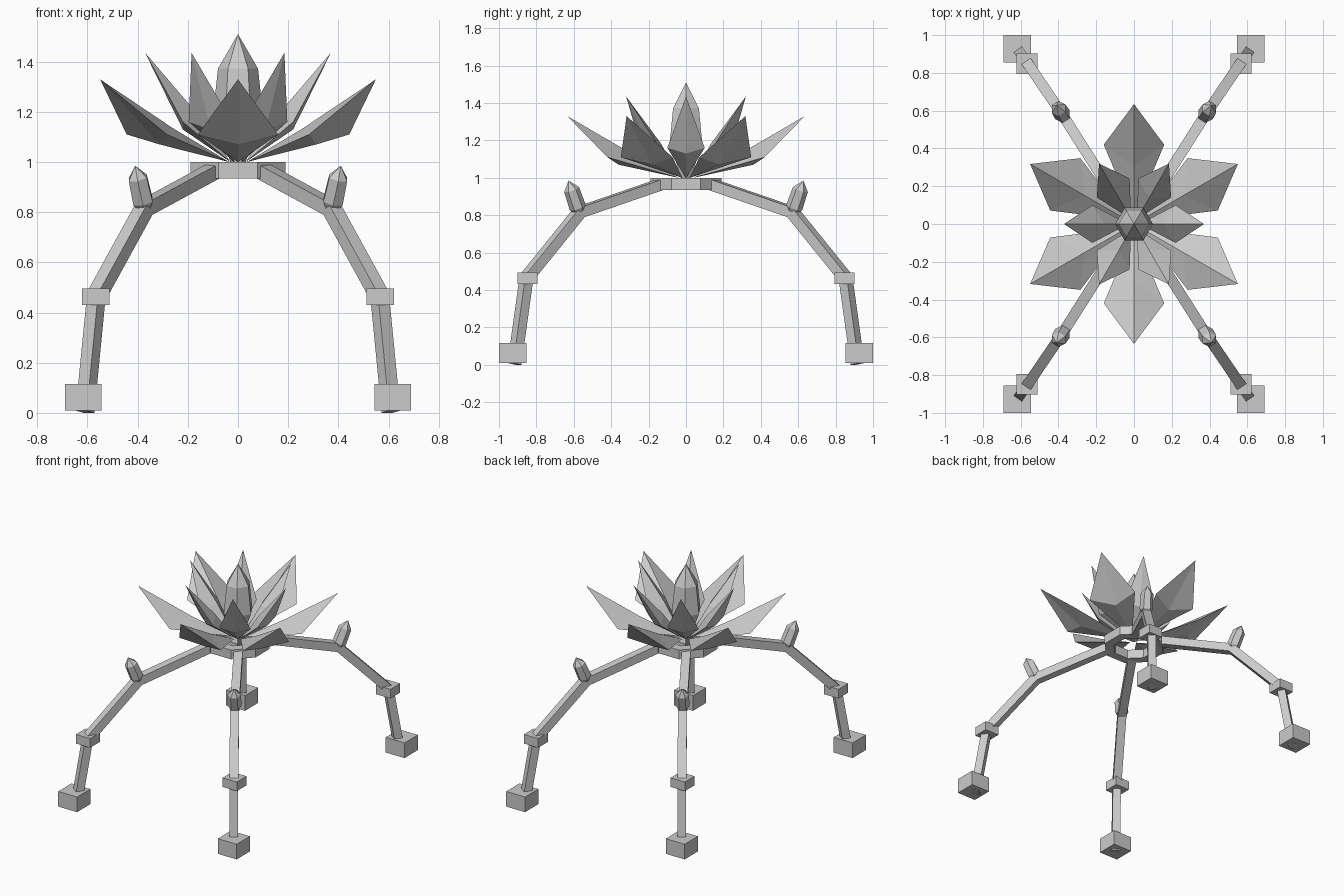
import bpy, bmesh, math
from mathutils import Vector, Matrix

cube = bpy.data.objects.get("Cube")
if cube:
    bpy.data.objects.remove(cube, do_unlink=True)

grey = bpy.data.materials.new("stone_grey")
grey.use_nodes = True
grey.diffuse_color = (0.6, 0.6, 0.6, 1)
grey.node_tree.nodes["Principled BSDF"].inputs["Base Color"].default_value = (0.6, 0.6, 0.6, 1)


def finish(name, bm):
    """Turn a bmesh into a flat-shaded object."""
    bmesh.ops.recalc_face_normals(bm, faces=bm.faces)
    mesh = bpy.data.meshes.new(name)
    bm.to_mesh(mesh)
    bm.free()
    mesh.materials.append(grey)
    obj = bpy.data.objects.new(name, mesh)
    bpy.context.collection.objects.link(obj)
    return obj


def box(name, centre, size):
    bm = bmesh.new()
    bmesh.ops.create_cube(bm, size=1, matrix=Matrix.Translation(centre) @ Matrix.Diagonal((*size, 1)))
    return finish(name, bm)


def frame(start, axis):
    """Matrix at start whose local z follows axis and local x stays level."""
    z = axis.normalized()
    x = Vector((0, 0, 1)).cross(z)
    x = x.normalized() if x.length > 1e-4 else Vector((1, 0, 0))
    m = Matrix((x, z.cross(x), z)).transposed().to_4x4()
    m.translation = start
    return m


def beam(name, a, b, width):
    axis = b - a
    bm = bmesh.new()
    m = frame((a + b) / 2, axis) @ Matrix.Diagonal((width, width, axis.length, 1))
    bmesh.ops.create_cube(bm, size=1, matrix=m)
    return finish(name, bm)


def crystal(name, start, tip, profile, sides=6):
    """Faceted spire: rings of (height fraction, radius) closed by a point at the tip."""
    m = frame(start, tip - start)
    length = (tip - start).length
    bm = bmesh.new()
    rings = []
    for t, r in profile:
        angles = [math.tau * i / sides for i in range(sides)]
        rings.append([bm.verts.new(m @ Vector((r * math.cos(a), r * math.sin(a), t * length))) for a in angles])
    apex = bm.verts.new(tip)
    bm.faces.new(rings[0])
    for i in range(sides):
        j = (i + 1) % sides
        for low, high in zip(rings, rings[1:]):
            bm.faces.new((low[i], low[j], high[j], high[i]))
        bm.faces.new((rings[-1][i], rings[-1][j], apex))
    return finish(name, bm)


def petal(name, angle, base, tip, corner, half_width, inner, outer):
    """Folded diamond; the points are (radius, height) on the petal's centre plane."""
    turn = Matrix.Rotation(angle, 4, 'Z')
    bm = bmesh.new()

    def vert(p, side=0):
        return bm.verts.new(turn @ Vector((p[0], side, p[1])))

    b, t, up, down = vert(base), vert(tip), vert(inner), vert(outer)
    for side in (-half_width, half_width):
        c = vert(corner, side)
        for mid in (up, down):
            bm.faces.new((b, c, mid))
            bm.faces.new((c, t, mid))
    return finish(name, bm)


# Octagonal ring that carries the flower
bm = bmesh.new()
loops = []
for radius, z in ((0.205, 0.935), (0.205, 1.0), (0.14, 1.0), (0.14, 0.935)):
    angles = [math.tau * (i + 0.5) / 8 for i in range(8)]
    loops.append([bm.verts.new((radius * math.cos(a), radius * math.sin(a), z)) for a in angles])
for k in range(4):
    p, q = loops[k], loops[(k + 1) % 4]
    for i in range(8):
        j = (i + 1) % 8
        bm.faces.new((p[i], p[j], q[j], q[i]))
finish("hub_ring", bm)

# Flower: central spire and two rings of petals
crystal("flower_core", Vector((0, 0, 1.0)), Vector((0, 0, 1.51)), [(0, 0.03), (0.36, 0.1), (0.73, 0.08)])
for i in range(6):
    turn = math.tau * i / 6
    petal(f"inner_petal_{i + 1}", turn, (0.03, 1.0), (0.37, 1.435), (0.22, 1.16), 0.1,
          (0.16, 1.19), (0.22, 1.13))
    petal(f"outer_petal_{i + 1}", turn + math.pi / 6, (0.04, 1.0), (0.635, 1.33), (0.42, 1.11), 0.16,
          (0.3, 1.135), (0.36, 1.07))

# Four jointed legs
for sx, side in ((1, "left"), (-1, "right")):
    for sy, end in ((-1, "front"), (1, "back")):
        def at(x, y, z):
            return Vector((sx * x, sy * y, z))

        leg = f"{end}_{side}"
        hip, knee = at(0.1, 0.14, 0.963), at(0.373, 0.57, 0.815)
        ankle, sole = at(0.565, 0.853, 0.465), at(0.61, 0.917, 0.005)
        beam(f"{leg}_upper_leg", hip, knee, 0.057)
        beam(f"{leg}_middle_leg", knee, ankle, 0.057)
        beam(f"{leg}_shin", ankle, sole, 0.054)
        box(f"{leg}_ankle", at(0.567, 0.848, 0.463), (0.11, 0.107, 0.064))
        box(f"{leg}_foot", at(0.617, 0.927, 0.063), (0.146, 0.146, 0.106))
        crystal(f"{leg}_knee_spike", at(0.375, 0.573, 0.825), at(0.41, 0.628, 0.985),
                [(0, 0.036), (0.1, 0.045), (0.7, 0.042)])
